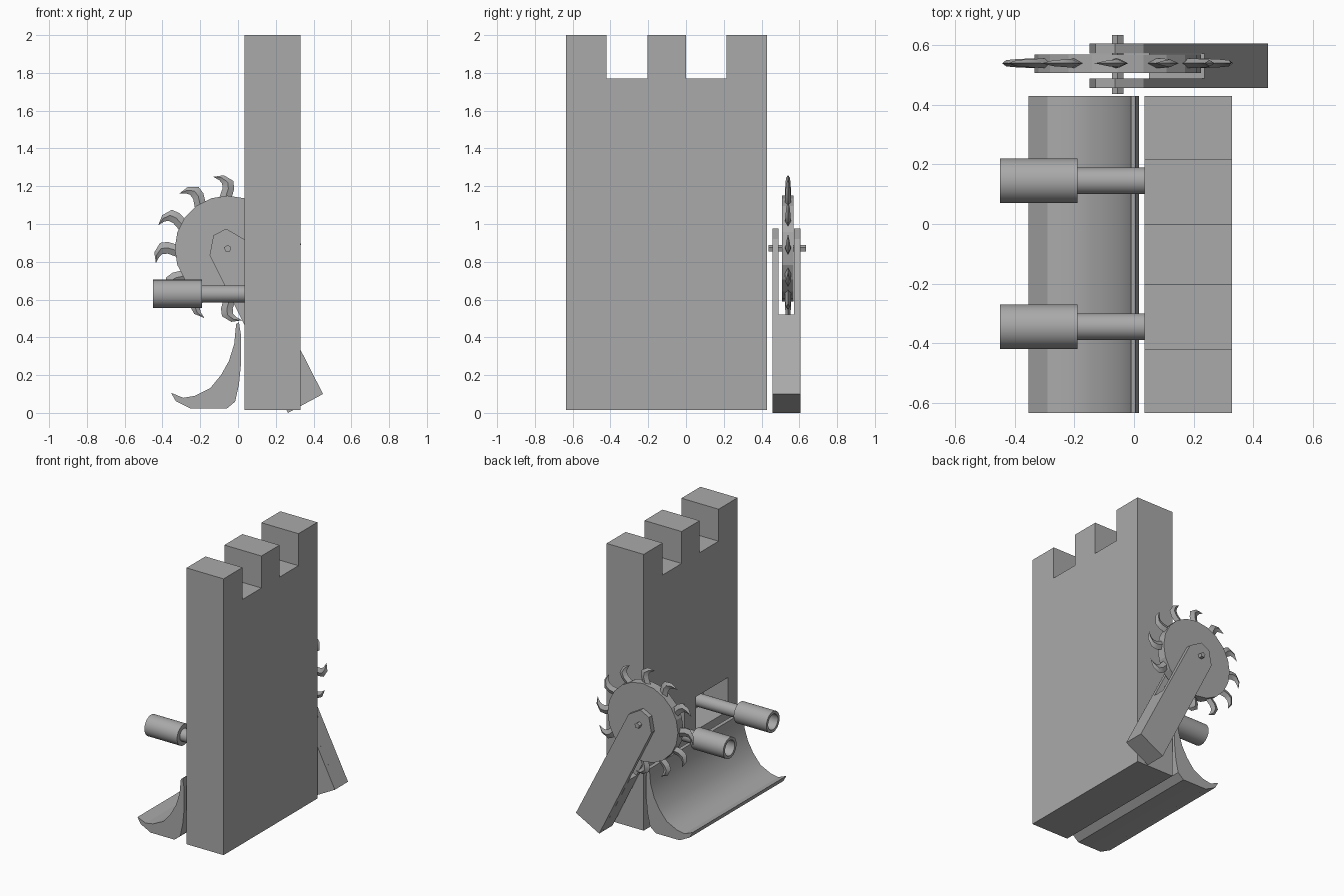
import bpy, bmesh, math
from mathutils import Vector, Matrix

cube = bpy.data.objects.get("Cube")
if cube:
    bpy.data.objects.remove(cube, do_unlink=True)

grey = bpy.data.materials.new("plain grey")
grey.use_nodes = True
grey.diffuse_color = (0.4, 0.4, 0.4, 1)
grey.node_tree.nodes["Principled BSDF"].inputs["Base Color"].default_value = (0.4, 0.4, 0.4, 1)


def finish(name, bm, smooth=None):
    bmesh.ops.recalc_face_normals(bm, faces=bm.faces)
    mesh = bpy.data.meshes.new(name)
    bm.to_mesh(mesh)
    bm.free()
    mesh.materials.append(grey)
    ob = bpy.data.objects.new(name, mesh)
    bpy.context.collection.objects.link(ob)
    if smooth:
        bpy.ops.object.select_all(action='DESELECT')
        ob.select_set(True)
        bpy.context.view_layer.objects.active = ob
        bpy.ops.object.shade_smooth_by_angle(angle=math.radians(smooth))
    return ob


def bridge(bm, rings, closed=False):
    """Skin a list of vertex rings, capping the ends unless closed."""
    pairs = list(zip(rings, rings[1:]))
    if closed:
        pairs.append((rings[-1], rings[0]))
    else:
        bm.faces.new(rings[0])
        bm.faces.new(rings[-1])
    for a, b in pairs:
        for i in range(len(a)):
            j = (i + 1) % len(a)
            bm.faces.new((a[i], a[j], b[j], b[i]))


def prism(name, profile, lo, hi, axis='y', smooth=None):
    """Extrude an (x, z) profile along y, or a (y, z) profile along x."""
    bm = bmesh.new()
    rings = []
    for d in (lo, hi):
        rings.append([bm.verts.new((u, d, v) if axis == 'y' else (d, u, v))
                      for u, v in profile])
    bridge(bm, rings)
    return finish(name, bm, smooth)


def disc(name, radius, lo, hi, sides, x, z):
    ring = [(x + radius * math.sin(math.tau * i / sides),
             z + radius * math.cos(math.tau * i / sides)) for i in range(sides)]
    return prism(name, ring, lo, hi)


def box(name, lo, hi):
    return prism(name, [(lo[0], lo[2]), (hi[0], lo[2]), (hi[0], hi[2]), (lo[0], hi[2])],
                 lo[1], hi[1])


# Wall with three merlons
FRONT, BACK, BASE, NOTCH, TOP = -0.635, 0.43, 0.015, 1.77, 2.0
outline = [(FRONT, BASE), (BACK, BASE)]
for a, b in ((BACK, 0.215), (0.0, -0.205), (-0.42, FRONT)):
    if a != BACK:
        outline.append((a, NOTCH))
    outline += [(a, TOP), (b, TOP)]
    if b != FRONT:
        outline.append((b, NOTCH))
wall = prism("battlement_wall", outline, 0.035, 0.33, axis='x')

# Gun ports and stepped hollow barrels
BARREL_Z = 0.63
tube = [(0.24, 0.045), (-0.19, 0.045), (-0.19, 0.075), (-0.45, 0.075),
        (-0.45, 0.055), (-0.2, 0.055)]
for side, y in (("front", -0.345), ("back", 0.145)):
    cutter = box("port_cutter", (-0.1, y - 0.18, 0.51), (0.23, y + 0.18, 0.75))
    cutter.hide_render = True
    mod = wall.modifiers.new("port", 'BOOLEAN')
    mod.object = cutter
    mod.operation = 'DIFFERENCE'
    mod.solver = 'EXACT'
    bpy.context.view_layer.objects.active = wall
    bpy.ops.object.modifier_apply(modifier=mod.name)
    bpy.data.objects.remove(cutter, do_unlink=True)

    bm = bmesh.new()
    rings = []
    for x, r in tube:
        rings.append([bm.verts.new((x, y + r * math.cos(math.tau * i / 32),
                                    BARREL_Z + r * math.sin(math.tau * i / 32)))
                      for i in range(32)])
    bridge(bm, rings)
    finish(side + "_barrel", bm, smooth=30)

# Curved scoop along the foot of the wall
scoop = [(-0.354, 0.106), (-0.33, 0.063), (-0.25, 0.022), (-0.06, 0.022), (-0.015, 0.06),
         (0.005, 0.15), (0.016, 0.26), (0.016, 0.41), (0.005, 0.48), (-0.01, 0.47),
         (-0.02, 0.365), (-0.048, 0.275), (-0.09, 0.2), (-0.148, 0.13),
         (-0.23, 0.09), (-0.29, 0.08)]
prism("scoop", scoop, FRONT, BACK, smooth=30)

# Forked saw arm
prong = [(0.45, 0.1), (0.032, 0.92), (-0.063, 0.975), (-0.13, 0.94), (-0.15, 0.835), (0.265, 0.0)]
foot = [(0.45, 0.1), (0.236, 0.52), (0.05, 0.43), (0.265, 0.0)]
prism("front_arm_prong", prong, 0.457, 0.489)
prism("back_arm_prong", prong, 0.573, 0.607)
prism("arm_foot", foot, 0.489, 0.573)

# Saw disc and axle
HUB_X, HUB_Y, HUB_Z = -0.055, 0.54, 0.87
disc("saw_disc", 0.28, 0.507, 0.57, 20, HUB_X, HUB_Z)
disc("saw_axle", 0.02, 0.437, 0.635, 5, HUB_X, HUB_Z)

# Hooked teeth: outer and inner edge stations as (tangent, radius), thin at the edges
outer = [(-0.02, 0.265), (-0.035, 0.317), (-0.03, 0.358), (0.02, 0.388)]
inner = [(0.045, 0.265), (0.027, 0.318), (0.029, 0.345), (0.044, 0.362)]
widths = (0.016, 0.015, 0.013, 0.01)
bm = bmesh.new()
for k in range(12):
    turn = Matrix.Rotation(-math.tau * k / 12, 3, 'Y')
    hub = Vector((HUB_X, HUB_Y, HUB_Z))

    def point(t, r, y):
        return bm.verts.new(hub + turn @ Vector((-t, y, r)))

    rings = []
    for (t0, r0), (t1, r1), w in zip(outer, inner, widths):
        tm, rm = (t0 + t1) / 2, (r0 + r1) / 2
        rings.append([point(t0, r0, 0), point(tm, rm, w), point(t1, r1, 0), point(tm, rm, -w)])
    tip = point(0.077, 0.38, 0)
    bm.faces.new(rings[0])
    for a, b in zip(rings, rings[1:]):
        for i in range(4):
            j = (i + 1) % 4
            bm.faces.new((a[i], a[j], b[j], b[i]))
    for i in range(4):
        bm.faces.new((rings[-1][i], rings[-1][(i + 1) % 4], tip))
finish("saw_teeth", bm, smooth=40)
